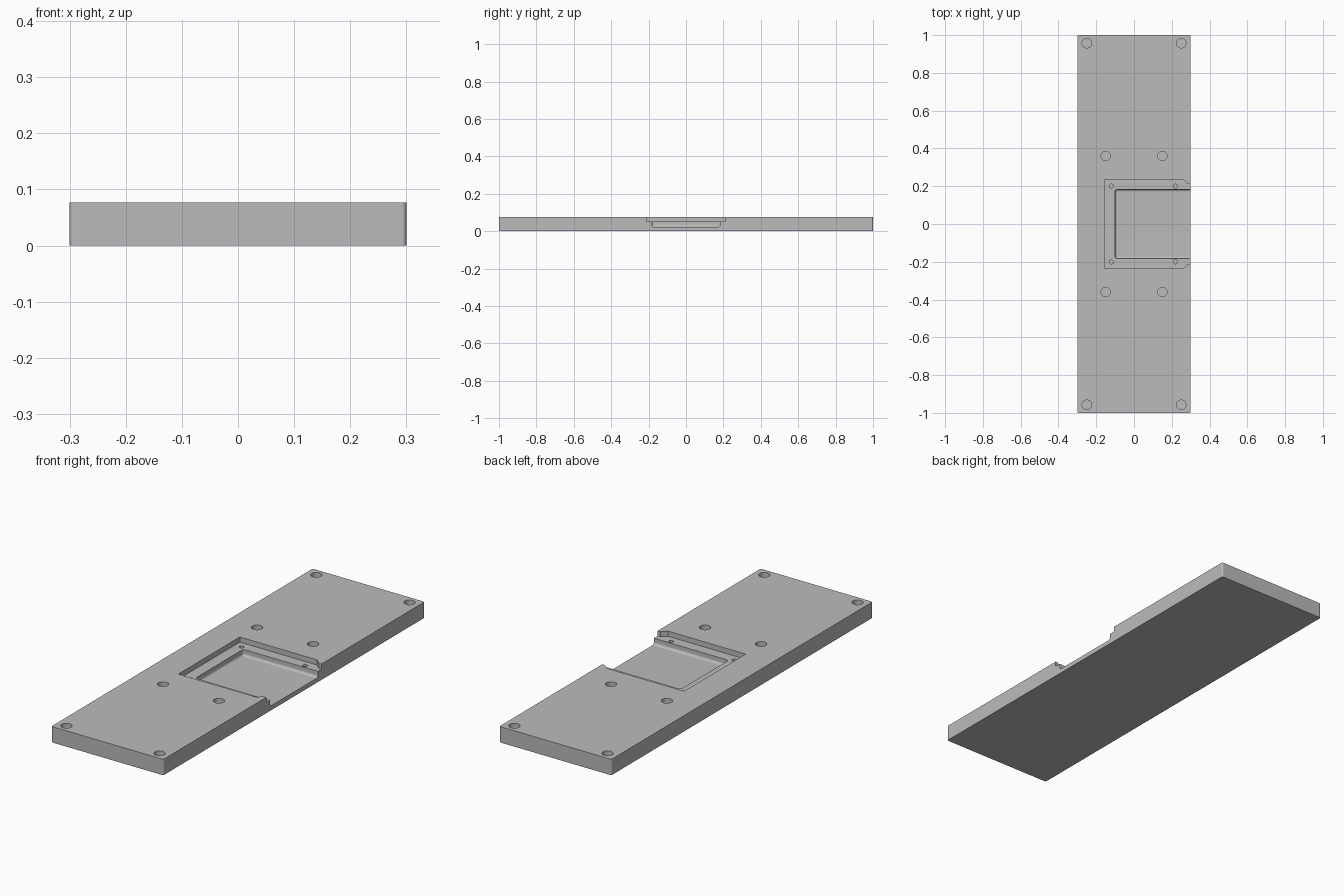
import bpy
import bmesh
from math import radians

if "Cube" in bpy.data.objects:
    bpy.data.objects.remove(bpy.data.objects["Cube"], do_unlink=True)

TOP = 0.077      # plate thickness
LEDGE = 0.052    # floor of the shallow recess
FLOOR = 0.022    # floor of the deep pocket

grey = bpy.data.materials.new("plain grey")
grey.use_nodes = True
colour = (0.5, 0.5, 0.5, 1)
grey.diffuse_color = colour
grey.node_tree.nodes["Principled BSDF"].inputs["Base Color"].default_value = colour


def prism(name, outline, z0, z1, radius=0, pick=None):
    """Extrude an outline; round the edges chosen by pick(edge)."""
    bm = bmesh.new()
    face = bm.faces.new([bm.verts.new((x, y, z0)) for x, y in outline])
    top = bmesh.ops.extrude_face_region(bm, geom=[face])["geom"]
    for v in top:
        if isinstance(v, bmesh.types.BMVert):
            v.co.z = z1
    bmesh.ops.recalc_face_normals(bm, faces=bm.faces)
    if pick:
        edges = [e for e in bm.edges if pick(e)]
        bmesh.ops.bevel(bm, geom=edges, offset=radius, segments=4,
                        profile=0.5, affect='EDGES', clamp_overlap=True)
    mesh = bpy.data.meshes.new(name)
    bm.to_mesh(mesh)
    bm.free()
    mesh.materials.append(grey)
    obj = bpy.data.objects.new(name, mesh)
    bpy.context.collection.objects.link(obj)
    return obj


def rectangle(x0, x1, y):
    return [(x0, -y), (x1, -y), (x1, y), (x0, y)]


def is_upright(e):
    a, b = e.verts
    return abs(a.co.z - b.co.z) > 0.01


def select_only(obj):
    bpy.ops.object.select_all(action='DESELECT')
    obj.select_set(True)
    bpy.context.view_layer.objects.active = obj


def cut(body, cutter):
    select_only(body)
    mod = body.modifiers.new("cut", 'BOOLEAN')
    mod.operation = 'DIFFERENCE'
    mod.solver = 'EXACT'
    mod.object = cutter
    bpy.ops.object.modifier_apply(modifier=mod.name)
    bpy.data.objects.remove(cutter, do_unlink=True)


def drill(body, x, y, radius, z_floor, z_top):
    bpy.ops.mesh.primitive_cylinder_add(
        vertices=32, radius=radius, depth=z_top - z_floor,
        location=(x, y, (z_top + z_floor) / 2))
    tool = bpy.context.object
    tool.data.materials.append(grey)
    cut(body, tool)


# Base plate with softened upright corners
plate = prism("base_plate", rectangle(-0.3, 0.3, 1.0), 0, TOP, 0.008, is_upright)

# Shallow recess, open on the left side with a narrowed mouth
half = [(0.4, 0.212), (0.286, 0.212), (0.26, 0.235), (-0.155, 0.235)]
recess = half + [(x, -y) for x, y in reversed(half)]
cut(plate, prism("recess_cutter", recess, LEDGE, TOP + 0.05))

# Deep pocket with rounded floor and inner corners
def pocket_edge(e):
    a, b = e.verts
    inner = max(a.co.x, b.co.x) < 0
    low = max(a.co.z, b.co.z) < FLOOR + 0.001
    outer = min(a.co.x, b.co.x) > 0.3
    return (inner and is_upright(e)) or (low and not outer)

cut(plate, prism("pocket_cutter", rectangle(-0.1, 0.4, 0.183),
                 FLOOR, TOP + 0.05, 0.012, pocket_edge))

# Blind holes, mirrored front to back
for side in (-1, 1):
    for x, y in ((-0.25, 0.957), (0.25, 0.957), (-0.15, 0.36), (0.15, 0.36)):
        drill(plate, x, side * y, 0.025, TOP - 0.025, TOP + 0.05)
    for x in (-0.12, 0.22):
        drill(plate, x, side * 0.2, 0.011, LEDGE - 0.02, TOP + 0.05)

# Smooth the rounded parts and keep the flats clean
select_only(plate)
bpy.ops.object.shade_smooth_by_angle(angle=radians(30))
normals = plate.modifiers.new("even_normals", 'WEIGHTED_NORMAL')
normals.keep_sharp = True
